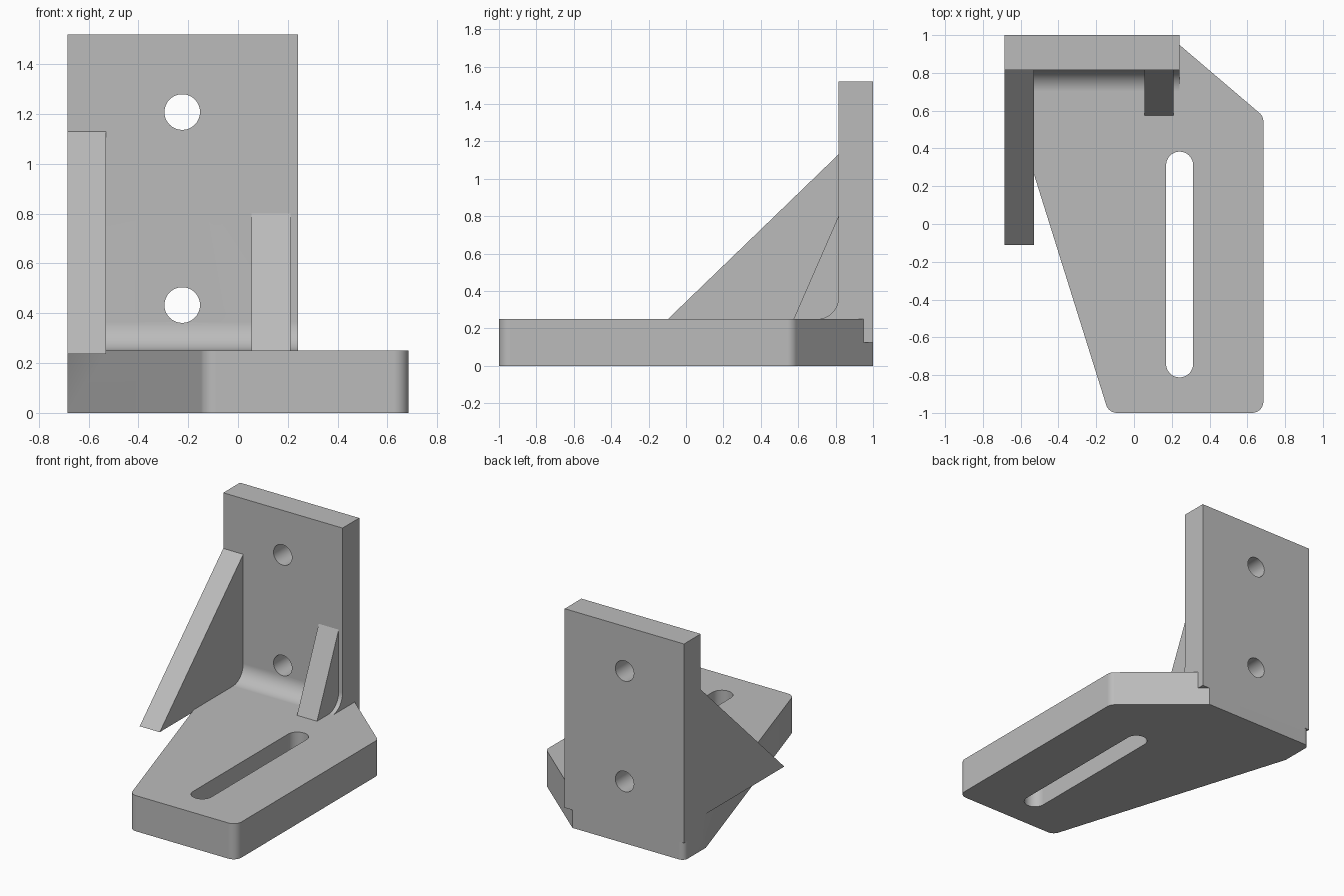
import bpy
import bmesh
import math
from mathutils import Vector

cube = bpy.data.objects.get("Cube")
if cube:
    bpy.data.objects.remove(cube)

grey = bpy.data.materials.new("plain grey")
grey.use_nodes = True
grey.diffuse_color = (0.5, 0.5, 0.5, 1)
grey.node_tree.nodes["Principled BSDF"].inputs["Base Color"].default_value = (0.5, 0.5, 0.5, 1)


def rounded(corners, steps=12):
    """Outline from (a, b) or (a, b, radius) corners, arcs tangent to the sides."""
    out = []
    for i, c in enumerate(corners):
        p = Vector(c[:2])
        if len(c) == 2:
            out.append(p)
            continue
        u = (Vector(corners[i - 1][:2]) - p).normalized()
        v = (Vector(corners[(i + 1) % len(corners)][:2]) - p).normalized()
        half = u.angle(v) / 2
        centre = p + (u + v).normalized() * (c[2] / math.sin(half))
        start = p + u * (c[2] / math.tan(half)) - centre
        end = p + v * (c[2] / math.tan(half)) - centre
        turn = math.pi - 2 * half
        for k in range(steps + 1):
            t = k / steps
            out.append(centre + (start * math.sin((1 - t) * turn)
                                 + end * math.sin(t * turn)) / math.sin(turn))
    return out


def prism(name, corners, axis, low, high):
    """Extrude an outline along x, y or z."""
    place = {"x": lambda a, b, d: (d, a, b),
             "y": lambda a, b, d: (a, d, b),
             "z": lambda a, b, d: (a, b, d)}[axis]
    bm = bmesh.new()
    verts = [bm.verts.new(place(p.x, p.y, low)) for p in rounded(corners)]
    bmesh.ops.remove_doubles(bm, verts=verts, dist=0.0005)
    face = bm.faces.new([v for v in verts if v.is_valid])
    extruded = bmesh.ops.extrude_face_region(bm, geom=[face], use_keep_orig=True)["geom"]
    shift = Vector(place(0, 0, high - low))
    bmesh.ops.translate(bm, vec=shift, verts=[g for g in extruded if isinstance(g, bmesh.types.BMVert)])
    bmesh.ops.recalc_face_normals(bm, faces=bm.faces)
    mesh = bpy.data.meshes.new(name)
    bm.to_mesh(mesh)
    bm.free()
    mesh.materials.append(grey)
    obj = bpy.data.objects.new(name, mesh)
    bpy.context.collection.objects.link(obj)
    return obj


def box(a0, a1, b0, b1, *radius):
    return [(a0, b0, *radius), (a1, b0, *radius), (a1, b1, *radius), (a0, b1, *radius)]


# Base plate with tapered side, cut corner and rounded corners
R = 0.06
bracket = prism("angle_bracket", [(-0.134, -1, R), (0.685, -1, R), (0.685, 0.57, R),
                                  (0.18, 1), (-0.685, 1, 0.04), (-0.685, 0.76)], "z", 0, 0.25)

# Upright plate, inner fillet and the two gussets
added = [
    prism("upright_plate", box(-0.685, 0.24, 0.125, 1.52), "y", 0.815, 1),
    prism("inner_fillet", [(0.70, 0.2), (0.70, 0.25), (0.815, 0.25, 0.115), (0.815, 0.365),
                           (0.9, 0.365), (0.9, 0.2)], "x", -0.6, 0.24),
    prism("large_gusset", [(-0.11, 0.237), (0.815, 1.13), (0.9, 1.13), (0.9, 0.237)],
          "x", -0.685, -0.53),
    prism("small_gusset", [(0.575, 0.25), (0.815, 0.8), (0.9, 0.8), (0.9, 0.2), (0.575, 0.2)],
          "x", 0.055, 0.21),
]

# Slot in the base and two bolt holes in the upright
r = 0.0715
cutters = [prism("slot_cutter", box(0.2415 - r, 0.2415 + r, -0.812, 0.383, r), "z", -0.2, 0.5)]
for z in (0.433, 1.208):
    cutters.append(prism("hole_cutter", box(-0.224 - r, -0.224 + r, z - r, z + r, r), "y", 0.6, 1.2))

# Fuse the parts, then cut the openings
bpy.ops.object.select_all(action="DESELECT")
bpy.context.view_layer.objects.active = bracket
bracket.select_set(True)
for operation, tools in (("UNION", added), ("DIFFERENCE", cutters)):
    for tool in tools:
        mod = bracket.modifiers.new(tool.name, "BOOLEAN")
        mod.operation = operation
        mod.solver = "EXACT"
        mod.object = tool
        bpy.ops.object.modifier_apply(modifier=mod.name)
        bpy.data.objects.remove(tool)

# Smooth arcs, crisp edges
bpy.ops.object.shade_smooth_by_angle(angle=math.radians(20))
normals = bracket.modifiers.new("flat_face_normals", "WEIGHTED_NORMAL")
normals.keep_sharp = True
